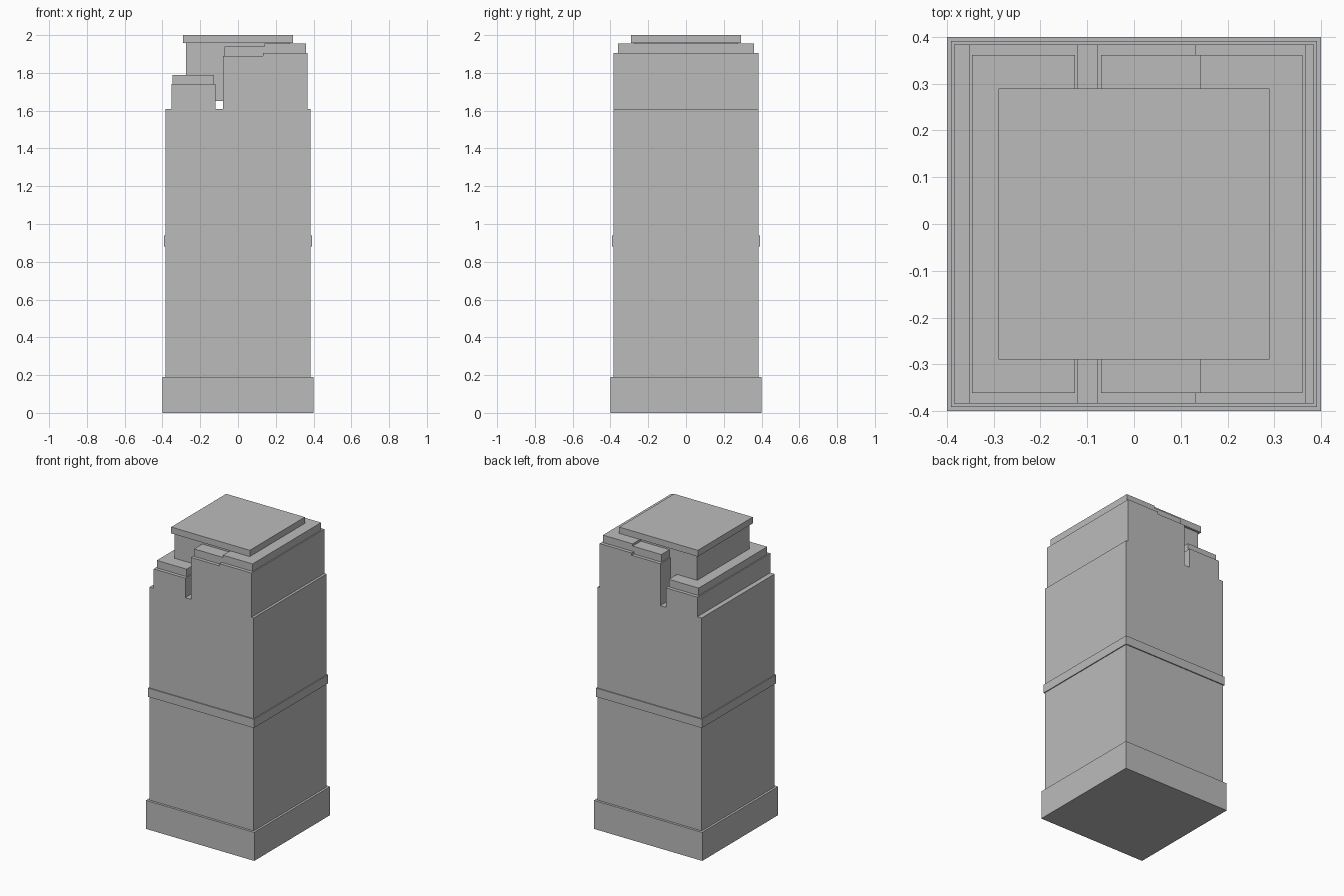
import bpy, bmesh

if "Cube" in bpy.data.objects:
    bpy.data.objects.remove(bpy.data.objects["Cube"])

stone = bpy.data.materials.new("grey_stone")
stone.diffuse_color = (0.5, 0.5, 0.5, 1)
stone.use_nodes = True
stone.node_tree.nodes["Principled BSDF"].inputs["Base Color"].default_value = stone.diffuse_color


def finish(name, bm):
    bmesh.ops.recalc_face_normals(bm, faces=bm.faces)
    mesh = bpy.data.meshes.new(name)
    bm.to_mesh(mesh)
    bm.free()
    mesh.materials.append(stone)
    obj = bpy.data.objects.new(name, mesh)
    bpy.context.collection.objects.link(obj)


def box(name, x0, x1, half_y, z0, z1):
    bm = bmesh.new()
    bmesh.ops.create_cube(bm, size=1)
    for v in bm.verts:
        v.co = (x1 if v.co.x > 0 else x0,
                half_y if v.co.y > 0 else -half_y,
                z1 if v.co.z > 0 else z0)
    finish(name, bm)


def extruded_profile(name, points, half_y):
    bm = bmesh.new()
    face = bm.faces.new([bm.verts.new((x, -half_y, z)) for x, z in points])
    ext = bmesh.ops.extrude_face_region(bm, geom=[face])
    verts = [g for g in ext["geom"] if isinstance(g, bmesh.types.BMVert)]
    bmesh.ops.translate(bm, verts=verts, vec=(0, 2 * half_y, 0))
    finish(name, bm)


# Plinth and belt course
box("plinth", -0.4, 0.4, 0.4, 0, 0.19)
box("belt_course", -0.391, 0.391, 0.391, 0.88, 0.938)

# Tower shaft with stepped crown and slot, one silhouette
extruded_profile("tower_shaft", [
    (-0.385, 0.19), (0.385, 0.19), (0.385, 1.61), (0.368, 1.61),
    (0.368, 1.905), (0.132, 1.905), (0.132, 1.89), (-0.079, 1.89),
    (-0.079, 1.61), (-0.12, 1.61), (-0.12, 1.74), (-0.353, 1.74),
    (-0.353, 1.61), (-0.385, 1.61)], 0.384)

# Parapet caps on each crown step
box("low_cap", -0.346, -0.126, 0.361, 1.74, 1.79)
box("middle_cap", -0.071, 0.141, 0.361, 1.89, 1.94)
box("high_cap", 0.141, 0.36, 0.361, 1.905, 1.955)

# Penthouse core bridging the slot, and its roof slab
box("penthouse", -0.275, 0.275, 0.275, 1.65, 1.958)
box("roof_slab", -0.29, 0.29, 0.29, 1.958, 2.0)
